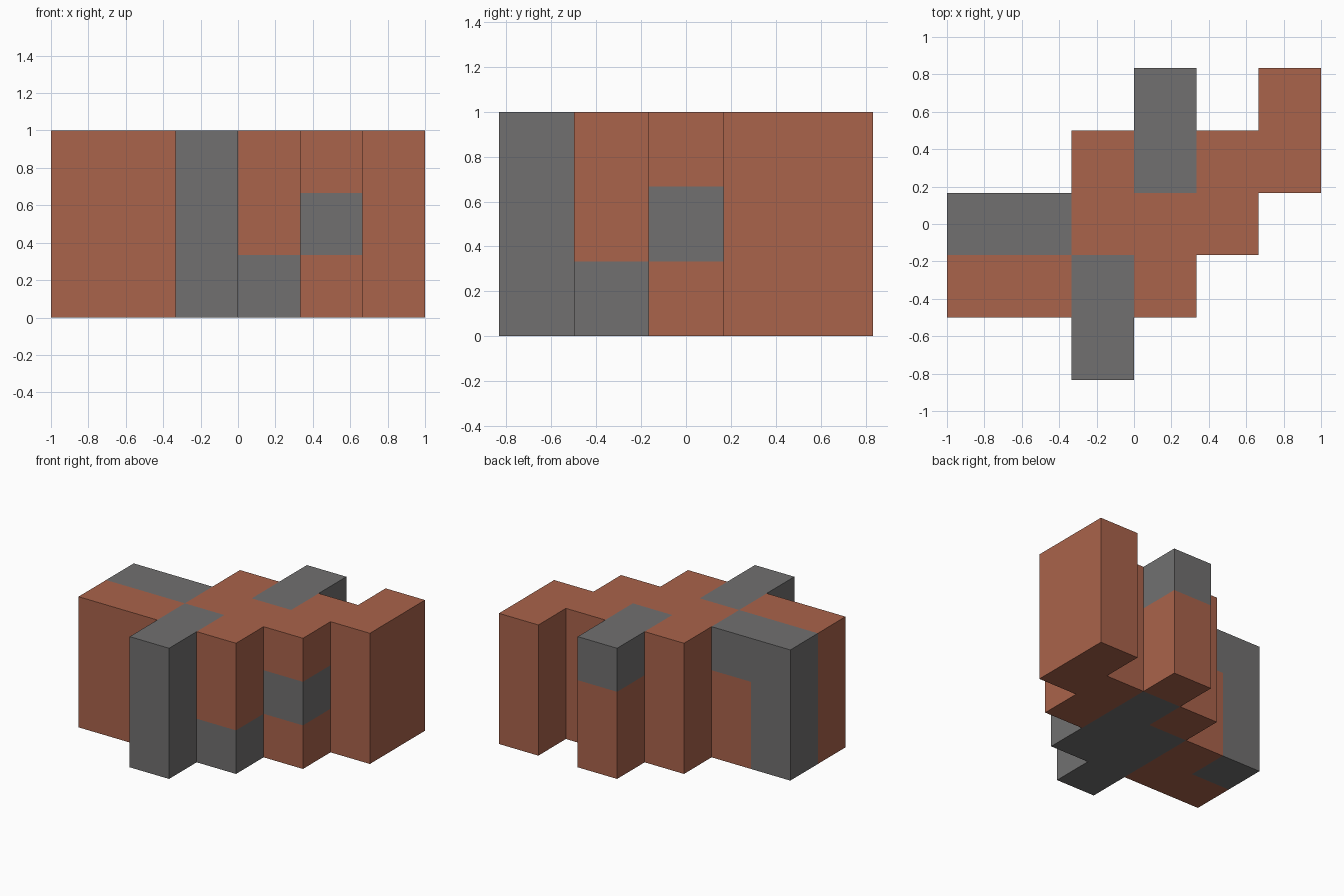
import bpy
import bmesh
from mathutils import Vector

cube = bpy.data.objects.get("Cube")
if cube:
    bpy.data.objects.remove(cube, do_unlink=True)

S = 1 / 3                       # edge of one block
ORIGIN = Vector((-1, -2.5 * S, 0))


def make_material(name, color):
    m = bpy.data.materials.new(name)
    m.use_nodes = True
    m.diffuse_color = color
    m.node_tree.nodes["Principled BSDF"].inputs["Base Color"].default_value = color
    return m


BRICK = make_material("brick_red", (0.40, 0.125, 0.07, 1))
GREY = make_material("stone_grey", (0.165, 0.163, 0.163, 1))

# Plan rows from front to back, one list per layer from bottom to top:
# B is a brick block, G is a grey block
LAYERS = [
    ["..G...", "BBGG..", "GBGGB.", "..BGBB", "...B.B"],
    ["..G...", "BBGB..", "GBBBG.", "..BBBB", "...B.B"],
    ["..G...", "BBGB..", "GGBBB.", "..BGBB", "...G.B"],
]

blocks = {(x, y, z): letter
          for z, layer in enumerate(LAYERS)
          for y, row in enumerate(layer)
          for x, letter in enumerate(row) if letter != "."}


def build(name, letter, material):
    """Outer skin of all blocks of one colour, without faces between blocks."""
    bm = bmesh.new()
    for cell, kind in blocks.items():
        if kind != letter:
            continue
        for axis in range(3):
            for side in (0, 1):
                step = [0, 0, 0]
                step[axis] = 2 * side - 1
                if tuple(c + s for c, s in zip(cell, step)) in blocks:
                    continue
                ring = [(0, 0), (1, 0), (1, 1), (0, 1)]
                corners = []
                for u, v in (ring if side else ring[::-1]):
                    p = Vector(cell)
                    p[axis] += side
                    p[(axis + 1) % 3] += u
                    p[(axis + 2) % 3] += v
                    corners.append(bm.verts.new(ORIGIN + p * S))
                bm.faces.new(corners)
    bmesh.ops.remove_doubles(bm, verts=bm.verts, dist=0.001)
    # Merge coplanar squares into clean panels
    bmesh.ops.dissolve_limit(bm, angle_limit=0.01, verts=bm.verts, edges=bm.edges)
    mesh = bpy.data.meshes.new(name)
    bm.to_mesh(mesh)
    bm.free()
    mesh.materials.append(material)
    bpy.context.collection.objects.link(bpy.data.objects.new(name, mesh))


build("brick_blocks", "B", BRICK)
build("grey_blocks", "G", GREY)
